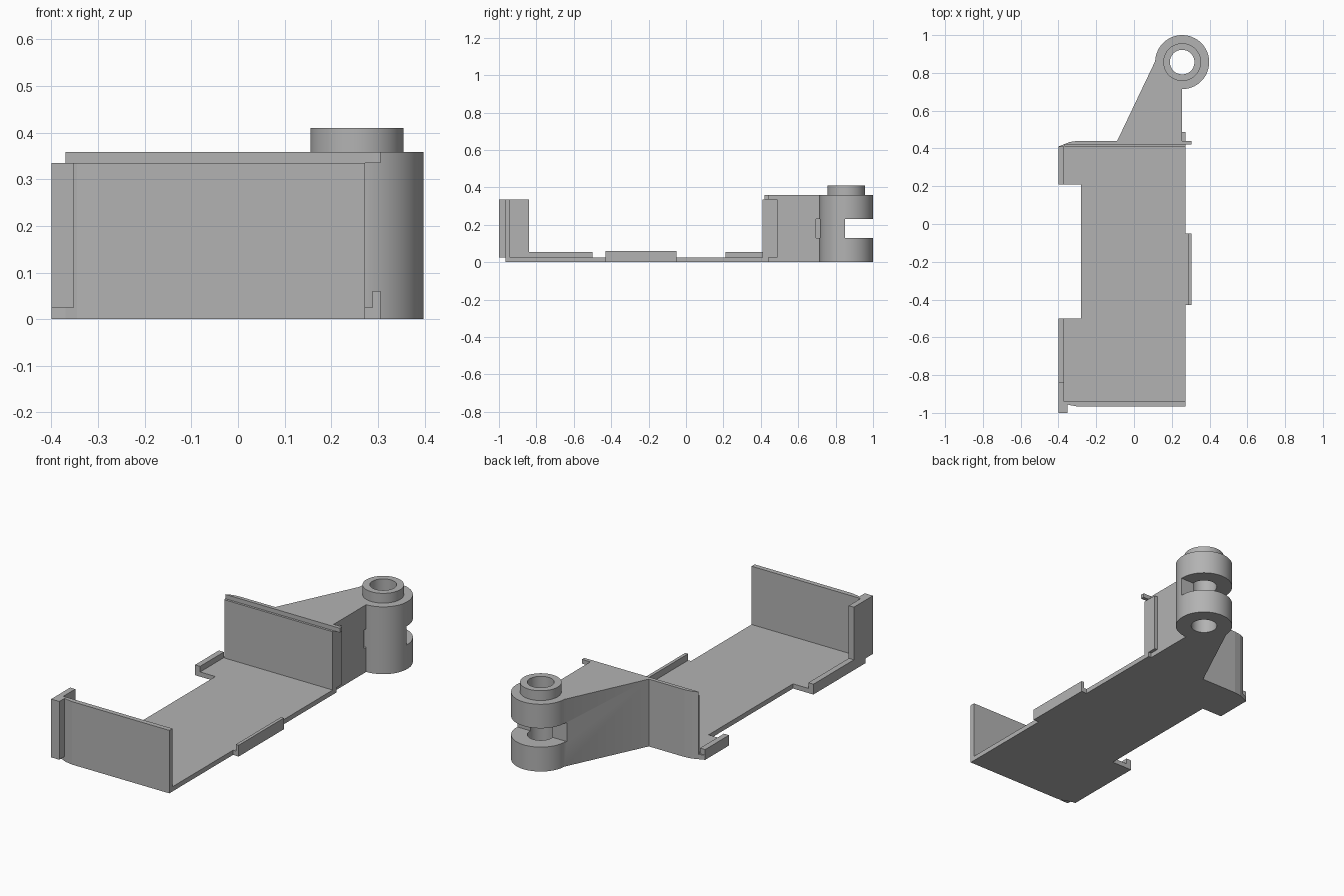
import bpy, bmesh
from math import radians, cos, sin

cube = bpy.data.objects.get("Cube")
if cube:
    bpy.data.objects.remove(cube, do_unlink=True)

grey = bpy.data.materials.new("plain grey")
grey.use_nodes = True
colour = (0.45, 0.45, 0.45, 1)
grey.diffuse_color = colour
grey.node_tree.nodes["Principled BSDF"].inputs["Base Color"].default_value = colour


def prism(name, outline, z0, z1):
    """Extrude a flat outline from z0 up to z1."""
    bm = bmesh.new()
    base = bm.faces.new([bm.verts.new((x, y, z0)) for x, y in outline])
    grown = bmesh.ops.extrude_face_region(bm, geom=[base])["geom"]
    bmesh.ops.translate(bm, vec=(0, 0, z1 - z0),
                        verts=[v for v in grown if isinstance(v, bmesh.types.BMVert)])
    bmesh.ops.recalc_face_normals(bm, faces=bm.faces)
    mesh = bpy.data.meshes.new(name)
    bm.to_mesh(mesh)
    bm.free()
    mesh.materials.append(grey)
    obj = bpy.data.objects.new(name, mesh)
    bpy.context.collection.objects.link(obj)
    return obj


def box(name, x0, x1, y0, y1, z0, z1):
    return prism(name, [(x0, y0), (x1, y0), (x1, y1), (x0, y1)], z0, z1)


def arc(radius, start=0, end=360, steps=64):
    """Points around the pivot centre."""
    return [(PX + radius * cos(radians(start + (end - start) * i / steps)),
             PY + radius * sin(radians(start + (end - start) * i / steps)))
            for i in range(steps + (end - start < 360))]


def cut(target, cutter):
    cutter.hide_render = True
    mod = target.modifiers.new("cut", "BOOLEAN")
    mod.operation, mod.solver, mod.object = "DIFFERENCE", "EXACT", cutter
    bpy.context.view_layer.objects.active = target
    bpy.ops.object.modifier_apply(modifier=mod.name)
    bpy.data.objects.remove(cutter, do_unlink=True)


def smooth(obj):
    bpy.ops.object.select_all(action="DESELECT")
    obj.select_set(True)
    bpy.context.view_layer.objects.active = obj
    bpy.ops.object.shade_smooth_by_angle(angle=radians(30))


PX, PY = 0.255, 0.857       # pivot centre
FLOOR, WALL, TOP = 0.025, 0.335, 0.358
LEFT, RIGHT = -0.4, 0.272

# Tray floor with two side wings and eased corners
front_edge = [(-0.37, -0.945), (-0.345, -0.958), (-0.3, -0.966)]
back_edge = [(-0.3, 0.44), (-0.34, 0.434), (-0.37, 0.422)]
prism("tray_floor", front_edge + [(RIGHT, -0.966), (RIGHT, 0.44)] + back_edge +
      [(LEFT, 0.41), (LEFT, 0.21), (-0.28, 0.21), (-0.28, -0.5),
       (LEFT, -0.5), (LEFT, -0.94)], 0, FLOOR)

# End walls
prism("front_wall", front_edge + [(RIGHT, -0.966), (RIGHT, -0.94), (-0.37, -0.94)], 0, WALL)
prism("back_wall", [(-0.366, 0.408), (RIGHT, 0.408), (RIGHT, 0.44)] + back_edge, 0, WALL)
prism("back_wall_lip", [(-0.366, 0.42), (0.305, 0.42), (0.305, 0.44)] + back_edge, WALL, TOP)
box("back_wall_flange", 0.25, RIGHT, 0.44, 0.488, FLOOR, WALL)

# Corner post with a folded front edge
prism("corner_post", [(LEFT, -1), (-0.352, -1), (-0.352, -0.955), (-0.37, -0.94),
                      (-0.37, -0.84), (LEFT, -0.84)], FLOOR, WALL)

# Side lips
for name, y0, y1 in (("front_wing_lip", -0.84, -0.5), ("back_wing_lip", 0.21, 0.41)):
    box(name, LEFT, -0.37, y0, y1, FLOOR, 0.055)
box("side_rail_base", RIGHT, 0.305, -0.43, -0.05, 0, FLOOR)
box("side_rail_lip", 0.288, 0.305, -0.43, -0.05, FLOOR, 0.06)

# Tapered hinge arm ending in a slotted round knuckle
arm = prism("hinge_arm", [(-0.09, 0.438), (PX, 0.438)] + arc(0.143, -90, 178, 48), 0, TOP)
cut(arm, prism("bore_cutter", arc(0.065), -0.1, 0.6))
cut(arm, box("slot_cutter", 0, 0.5, 0.85, 1.1, 0.13, 0.23))
cut(arm, box("notch_cutter", 0.235, 0.3, 0.695, 0.7155, 0.13, 0.23))
smooth(arm)

# Raised collar around the bore
collar = prism("pivot_collar", arc(0.1), TOP, 0.41)
cut(collar, prism("collar_cutter", arc(0.065), 0.2, 0.6))
smooth(collar)
